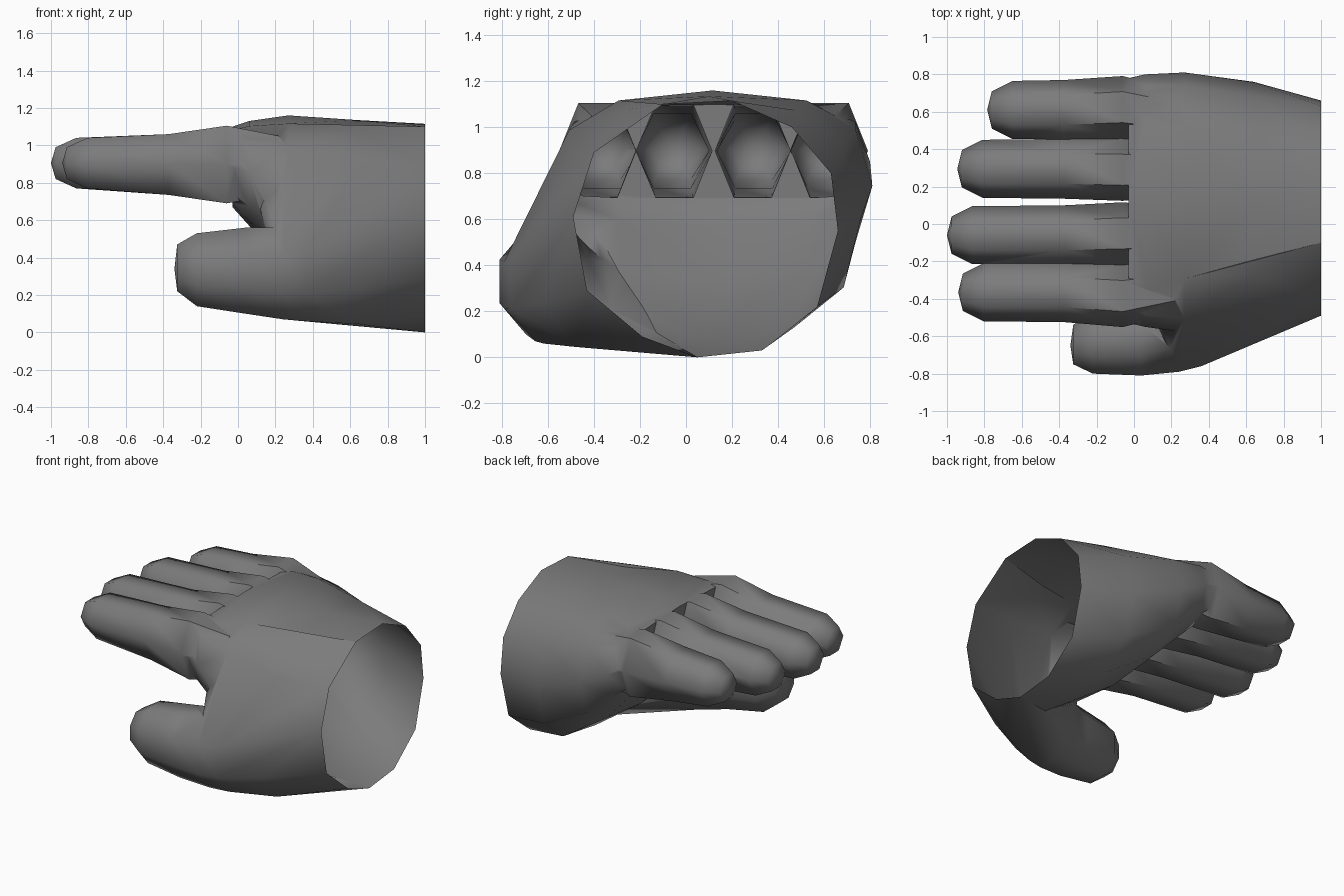
import bpy, bmesh, math

if "Cube" in bpy.data.objects:
    bpy.data.objects.remove(bpy.data.objects["Cube"])


def section(x, y0, y1, z0, z1, sides, power=2.0, offset=0.0):
    """Superellipse cross-section filling the given y and z limits."""
    pts = []
    for i in range(sides):
        a = 2 * math.pi * i / sides + offset
        c, s = math.cos(a), math.sin(a)
        pts.append((math.copysign(abs(c) ** (2 / power), c),
                    math.copysign(abs(s) ** (2 / power), s)))
    my = max(p[0] for p in pts)
    mz = max(p[1] for p in pts)
    return [(x, (y0 + y1) / 2 + (y1 - y0) / 2 * p / my,
             (z0 + z1) / 2 + (z1 - z0) / 2 * q / mz) for p, q in pts]


def finish(bm, name):
    """Turn a bmesh into a scene object with outward normals."""
    bmesh.ops.recalc_face_normals(bm, faces=bm.faces)
    mesh = bpy.data.meshes.new(name)
    bm.to_mesh(mesh)
    bm.free()
    ob = bpy.data.objects.new(name, mesh)
    bpy.context.collection.objects.link(ob)
    return ob


def loft(name, sections, tip=None):
    """Closed tube through the sections, with an optional pointed start."""
    bm = bmesh.new()
    rings = [[bm.verts.new(p) for p in s] for s in sections]
    n = len(rings[0])
    for a, b in zip(rings, rings[1:]):
        for i in range(n):
            j = (i + 1) % n
            bm.faces.new((a[i], a[j], b[j], b[i]))
    if tip:
        t = bm.verts.new(tip)
        for i in range(n):
            bm.faces.new((t, rings[0][(i + 1) % n], rings[0][i]))
    else:
        bm.faces.new(rings[0])
    bm.faces.new(rings[-1])
    return finish(bm, name)


def hull(name, points):
    """Convex body around the points."""
    bm = bmesh.new()
    for p in points:
        bm.verts.new(p)
    res = bmesh.ops.convex_hull(bm, input=bm.verts)
    loose = [v for v in bm.verts if not v.link_faces]
    bmesh.ops.delete(bm, geom=loose, context="VERTS")
    return finish(bm, name)


# Palm, from finger roots to wrist: x, y0, y1, z0, z1, power
palm = [(-0.03, -0.53, 0.78, 0.67, 1.10, 3.2),
        (0.06, -0.55, 0.80, 0.57, 1.13, 2.9),
        (0.27, -0.58, 0.81, 0.33, 1.16, 2.6),
        (0.64, -0.56, 0.76, 0.07, 1.135, 2.4)]
wrist = [(0.66, 0.55), (0.63, 0.80), (0.46, 1.00), (0.20, 1.115),
         (-0.10, 1.10), (-0.40, 0.89), (-0.49, 0.61), (-0.43, 0.29),
         (-0.19, 0.09), (0.05, 0.0), (0.33, 0.03), (0.57, 0.22)]
palm_rings = [section(*p[:5], 12, p[5]) for p in palm]
palm_rings.append([(1.0, y, z) for y, z in wrist])
hand = loft("hand", palm_rings)

# Fingers: tip x, centre y at the tip, centre y at the root, sink towards palm middle
parts = []
for name, tip, y, yr, ye in (("index_finger", -0.94, -0.365, -0.385, -0.34),
                             ("middle_finger", -1.0, -0.06, -0.05, -0.05),
                             ("ring_finger", -0.945, 0.295, 0.29, 0.29),
                             ("little_finger", -0.785, 0.61, 0.625, 0.58)):
    rings = [(tip + 0.025, y, 0.10, 0.82, 0.99),
             (tip + 0.135, y, 0.155, 0.77, 1.04),
             (-0.37, y, 0.16, 0.735, 1.06),
             (-0.06, yr, 0.166, 0.69, 1.105),
             (0.22, ye, 0.14, 0.74, 1.05)]
    parts.append(loft(name, [section(x, c - r, c + r, a, b, 6)
                             for x, c, r, a, b in rings], (tip, y, 0.905)))

# Thumb
thumb = [(-0.325, -0.75, -0.54, 0.22, 0.47),
         (-0.22, -0.80, -0.46, 0.14, 0.53),
         (0.04, -0.81, -0.42, 0.10, 0.56),
         (0.24, -0.79, -0.33, 0.07, 0.56),
         (0.36, -0.76, -0.28, 0.06, 0.58)]
thumb_rings = [section(*t, 8, 2, math.pi / 8) for t in thumb]
parts.append(loft("thumb", thumb_rings, (-0.34, -0.65, 0.34)))

# Ball of the thumb, filling between thumb, palm side and wrist
ball = thumb_rings[3] + thumb_rings[4]
ball += section(0.64, -0.635, -0.10, 0.045, 0.70, 8, 2, math.pi / 8)
ball += [p for r in palm_rings[2:] for p in r if p[1] < 0.06]
ball += [(0.12, -0.53, 0.66), (0.12, -0.40, 0.62)]
parts.append(hull("thumb_ball", ball))

# Fuse everything into one skin
bpy.context.view_layer.objects.active = hand
for p in parts:
    m = hand.modifiers.new("fuse", "BOOLEAN")
    m.operation = "UNION"
    m.solver = "EXACT"
    m.object = p
    bpy.ops.object.modifier_apply(modifier=m.name)
    bpy.data.objects.remove(p)

# Open the wrist
bm = bmesh.new()
bm.from_mesh(hand.data)
cap = [f for f in bm.faces if all(v.co.x > 0.999 for v in f.verts)]
bmesh.ops.delete(bm, geom=cap, context="FACES")
bmesh.ops.remove_doubles(bm, verts=bm.verts, dist=0.004)
bm.to_mesh(hand.data)
bm.free()

# Dark grey glove colour
mat = bpy.data.materials.new("dark_grey")
mat.diffuse_color = (0.2, 0.2, 0.2, 1)
mat.use_nodes = True
mat.node_tree.nodes["Principled BSDF"].inputs["Base Color"].default_value = mat.diffuse_color
hand.data.materials.clear()
hand.data.materials.append(mat)
for f in hand.data.polygons:
    f.material_index = 0

hand.select_set(True)
bpy.ops.object.shade_smooth_by_angle(angle=math.radians(65))
